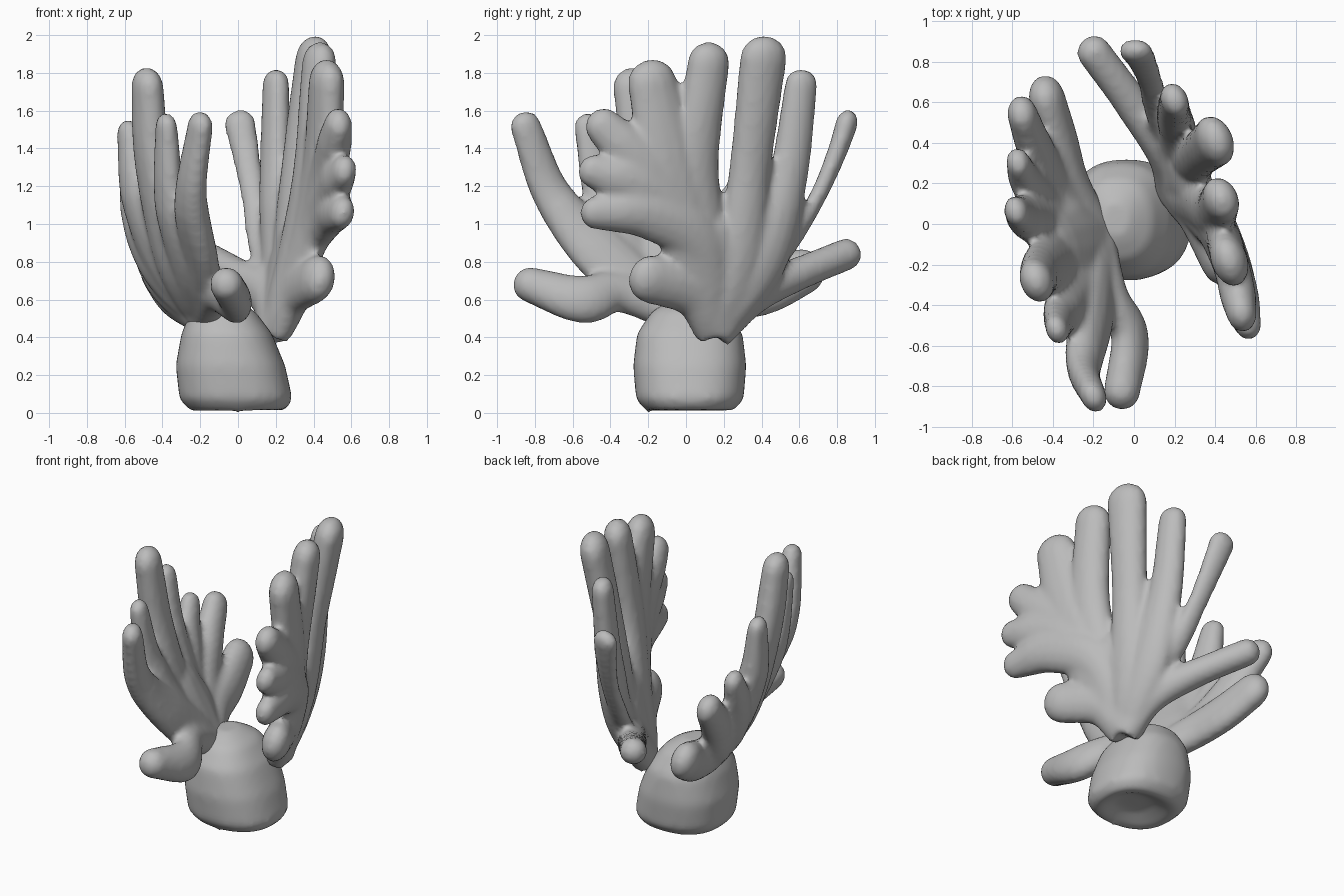
import bpy, bmesh, math
from mathutils import Vector

cube = bpy.data.objects.get("Cube")
if cube:
    bpy.data.objects.remove(cube, do_unlink=True)

grey = bpy.data.materials.new("stone grey")
grey.use_nodes = True
grey.diffuse_color = (0.5, 0.5, 0.5, 1)
grey.node_tree.nodes["Principled BSDF"].inputs["Base Color"].default_value = (0.5, 0.5, 0.5, 1)


def loft(bm, rings):
    """Skin a list of closed rings and cap both ends."""
    rows = [[bm.verts.new(p) for p in ring] for ring in rings]
    n = len(rows[0])
    for a, b in zip(rows, rows[1:]):
        for i in range(n):
            bm.faces.new((a[i], a[(i + 1) % n], b[(i + 1) % n], b[i]))
    bm.faces.new(rows[0][::-1])
    bm.faces.new(rows[-1])


def spline(pts, steps=6):
    """Catmull-Rom through points of (x, y, z, radius)."""
    p = [Vector(q) for q in pts]
    p = [2 * p[0] - p[1]] + p + [2 * p[-1] - p[-2]]
    out = []
    for a, b, c, d in zip(p, p[1:], p[2:], p[3:]):
        for k in range(steps):
            t = k / steps
            out.append(0.5 * (2 * b + (c - a) * t + (2 * a - 5 * b + 4 * c - d) * t * t
                              + (3 * b - a - 3 * c + d) * t ** 3))
    return out + [p[-2]]


def frond(bm, pts, normal, flat, sides=14):
    """Flattened tapering branch with a rounded tip."""
    path = spline(pts)
    rings = []

    def ring(centre, tangent, width, thick):
        side = normal.cross(tangent).normalized()
        out = tangent.cross(side).normalized()
        angles = [2 * math.pi * i / sides for i in range(sides)]
        rings.append([centre + side * width * math.cos(a) + out * thick * math.sin(a) for a in angles])

    for i, q in enumerate(path):
        tangent = (path[min(i + 1, len(path) - 1)] - path[max(i - 1, 0)]).to_3d().normalized()
        r = q.w
        ring(q.to_3d(), tangent, r, min(flat * r, 0.09))
    for a in (0.45, 0.85, 1.2, 1.45):
        k = math.cos(a)
        ring(q.to_3d() + tangent * r * 0.9 * math.sin(a), tangent, r * k, min(flat * r, 0.09) * k)
    loft(bm, rings)


def make(name, bm, voxel, smoothing):
    bmesh.ops.recalc_face_normals(bm, faces=bm.faces)
    mesh = bpy.data.meshes.new(name)
    bm.to_mesh(mesh)
    bm.free()
    mesh.materials.append(grey)
    mesh.polygons.foreach_set("use_smooth", [True] * len(mesh.polygons))
    obj = bpy.data.objects.new(name, mesh)
    bpy.context.collection.objects.link(obj)
    fuse = obj.modifiers.new("fuse", "REMESH")
    fuse.mode = "VOXEL"
    fuse.voxel_size = voxel
    fuse.use_smooth_shade = True
    soft = obj.modifiers.new("soften", "SMOOTH")
    soft.factor = 0.5
    soft.iterations = smoothing


def fan(name, root, normal, flat_fronds, round_fronds, twisted_fronds=()):
    bm = bmesh.new()
    face = Vector(normal).normalized()
    for pts in flat_fronds:
        frond(bm, [root] + pts, face, 0.75)
    for pts in round_fronds:
        frond(bm, [root] + pts, face, 1.0)
    for pts in twisted_fronds:  # broad side turned to the back
        frond(bm, pts, Vector((0.1, 0.9, -0.3)).normalized(), 0.7)
    make(name, bm, 0.02, 5)


# Left fan: palm, four tall fingers, a row of front lobes, two back fingers
fan("left_fan", (0.2, 0.15, 0.42, 0.1), (0.92, 0.37, -0.2), [
    [(0.27, 0.17, 0.72, 0.25), (0.32, 0.14, 0.9, 0.19)],
    [(0.22, 0.4, 0.8, 0.14), (0.2, 0.54, 1.25, 0.11), (0.2, 0.61, 1.74, 0.09)],
    [(0.27, 0.28, 0.8, 0.13), (0.32, 0.34, 1.3, 0.115), (0.4, 0.41, 1.88, 0.13)],
    [(0.31, 0.1, 0.85, 0.14), (0.39, 0.05, 1.3, 0.13), (0.43, 0.12, 1.86, 0.115)],
    [(0.34, 0.05, 0.85, 0.17), (0.44, -0.08, 1.3, 0.17), (0.47, -0.18, 1.75, 0.135)],
    [(0.35, 0.05, 0.85, 0.16), (0.47, -0.18, 1.25, 0.16), (0.53, -0.44, 1.52, 0.1)],
    [(0.36, 0.05, 0.9, 0.14), (0.48, -0.2, 1.17, 0.16), (0.56, -0.49, 1.28, 0.09)],
    [(0.36, 0.08, 0.88, 0.14), (0.48, -0.18, 1.05, 0.14), (0.55, -0.48, 1.06, 0.09)],
    [(0.3, 0.05, 0.64, 0.14), (0.42, -0.19, 0.71, 0.13)],
], [
    [(0.16, 0.33, 0.62, 0.12), (0.0, 0.58, 0.73, 0.09), (-0.2, 0.85, 0.84, 0.085)],
], [
    [(0.2, 0.35, 0.65, 0.08), (0.12, 0.55, 0.9, 0.07), (0.08, 0.7, 1.15, 0.065),
     (0.04, 0.8, 1.38, 0.075), (0.01, 0.85, 1.53, 0.085)],
])

# Right fan: palm, spreading fingers, stubby back lobes, a stout front lobe
fan("right_fan", (-0.19, -0.03, 0.51, 0.1), (-0.93, -0.3, -0.25), [
    [(-0.28, -0.08, 0.72, 0.24), (-0.36, -0.1, 0.88, 0.2)],
    [(-0.2, -0.4, 0.8, 0.16), (-0.25, -0.7, 1.14, 0.11), (-0.2, -0.85, 1.52, 0.085)],
    [(-0.27, -0.3, 0.8, 0.16), (-0.36, -0.44, 1.15, 0.11), (-0.38, -0.52, 1.52, 0.075)],
    [(-0.34, -0.15, 0.8, 0.17), (-0.45, -0.22, 1.3, 0.13), (-0.48, -0.28, 1.73, 0.11)],
    [(-0.4, 0.02, 0.8, 0.16), (-0.53, 0.03, 1.15, 0.12), (-0.58, 0.06, 1.48, 0.08)],
    [(-0.42, 0.1, 0.77, 0.14), (-0.53, 0.21, 1.02, 0.11), (-0.57, 0.3, 1.2, 0.08)],
    [(-0.39, 0.2, 0.7, 0.14), (-0.49, 0.38, 0.92, 0.12), (-0.55, 0.54, 1.1, 0.1)],
], [
    [(-0.31, 0.2, 0.6, 0.13), (-0.37, 0.42, 0.66, 0.14), (-0.43, 0.62, 0.75, 0.125)],
    [(-0.12, -0.35, 0.64, 0.11), (-0.02, -0.55, 0.6, 0.13), (-0.06, -0.83, 0.68, 0.095)],
])

# Foot: a leaning stump with a domed top and a hollow underside
bm = bmesh.new()
rings = []
for z, cx, rx, ry in [(0.06, 0.02, 0.1, 0.1), (0.0, 0, 0.24, 0.22), (0.07, -0.01, 0.3, 0.285),
                      (0.25, -0.04, 0.29, 0.3), (0.42, -0.06, 0.24, 0.28), (0.54, -0.08, 0.17, 0.2),
                      (0.6, -0.09, 0.07, 0.09)]:
    ring = []
    for i in range(32):
        c, s = math.cos(i * math.pi / 16), math.sin(i * math.pi / 16)
        k = (abs(c) ** 2.4 + abs(s) ** 2.4) ** (-1 / 2.4)
        ring.append((cx + rx * k * c, 0.02 + ry * k * s, z))
    rings.append(ring)
loft(bm, rings)
make("foot", bm, 0.025, 8)
